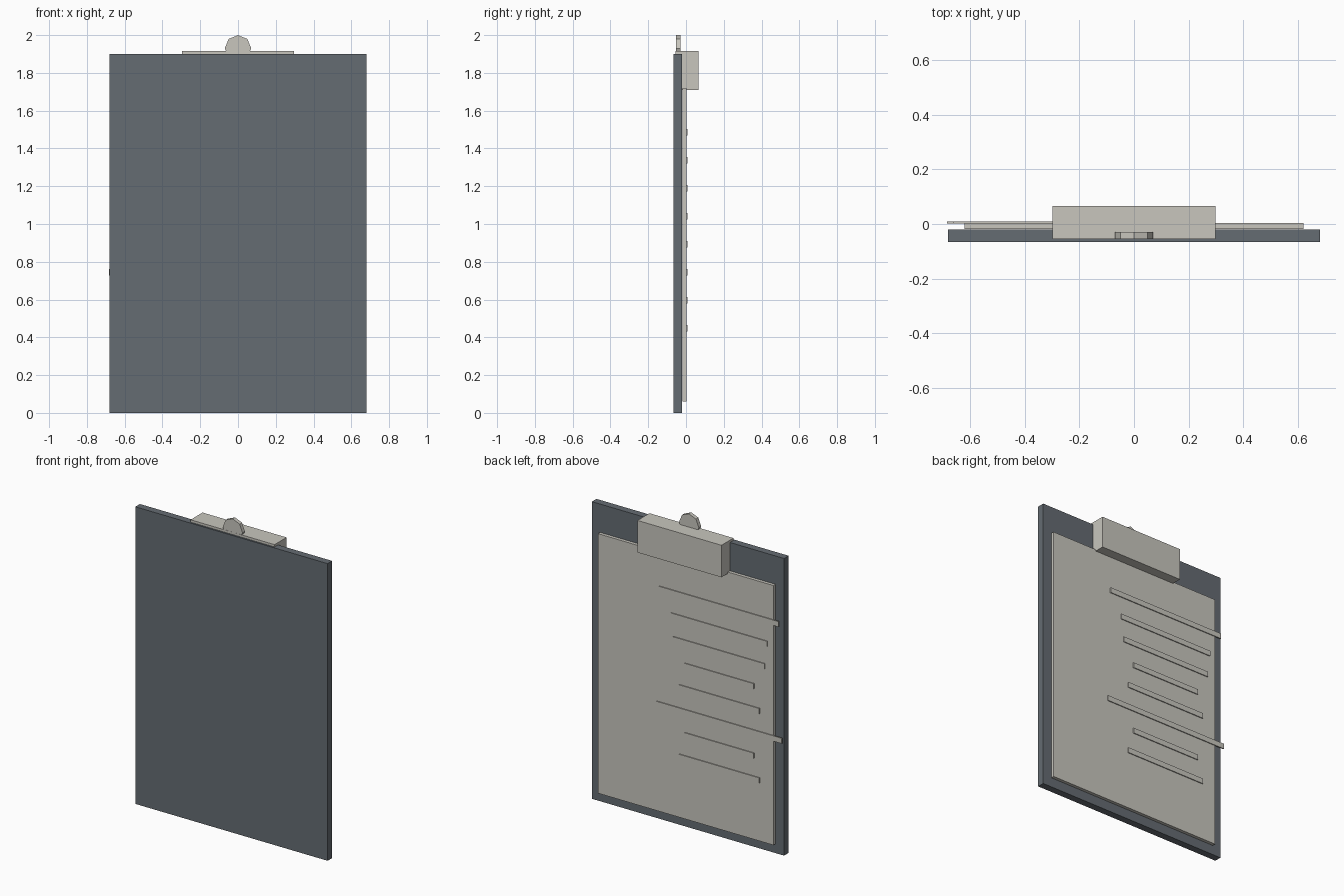
import bpy
import math

if "Cube" in bpy.data.objects:
    bpy.data.objects.remove(bpy.data.objects["Cube"], do_unlink=True)


def make_material(name, rgb):
    mat = bpy.data.materials.new(name)
    mat.use_nodes = True
    colour = (*rgb, 1)
    mat.diffuse_color = colour
    mat.node_tree.nodes["Principled BSDF"].inputs["Base Color"].default_value = colour
    return mat


slate = make_material("slate grey", (0.13, 0.15, 0.17))
pale = make_material("pale warm grey", (0.58, 0.565, 0.515))


def box(name, xs, ys, zs, mat):
    """Box given by its (low, high) limits on each axis."""
    limits = (xs, ys, zs)
    bpy.ops.mesh.primitive_cube_add(size=1)
    obj = bpy.context.object
    obj.name = name
    obj.location = [(a + b) / 2 for a, b in limits]
    obj.scale = [b - a for a, b in limits]
    bpy.ops.object.transform_apply(location=True, scale=True)
    obj.data.materials.append(mat)
    return obj


# Backing board and sheet of paper
box("board", (-0.68, 0.68), (-0.066, -0.02), (0, 1.9), slate)
box("paper", (-0.62, 0.62), (-0.018, 0.003), (0.06, 1.72), pale)

# Clip gripping the top edge
box("clip_body", (-0.297, 0.297), (-0.055, 0.066), (1.71, 1.915), pale)

# Eight-sided hanging tab with a corner pointing up
bpy.ops.mesh.primitive_cylinder_add(vertices=8, radius=0.07, depth=0.024,
                                    location=(0, -0.042, 1.93),
                                    rotation=(math.pi / 2, 0, 0))
tab = bpy.context.object
tab.name = "clip_tab"
tab.data.materials.append(pale)

# Raised text lines, all sharing one centre and evenly spaced downwards
centre = -0.238
half_lengths = (0.423, 0.34, 0.323, 0.247, 0.286, 0.445, 0.247, 0.286)
for i, half in enumerate(half_lengths):
    z = 1.485 - i * 0.148
    box(f"paper_line_{i + 1}", (centre - half, centre + half),
        (0.002, 0.009), (z - 0.017, z + 0.017), pale)
